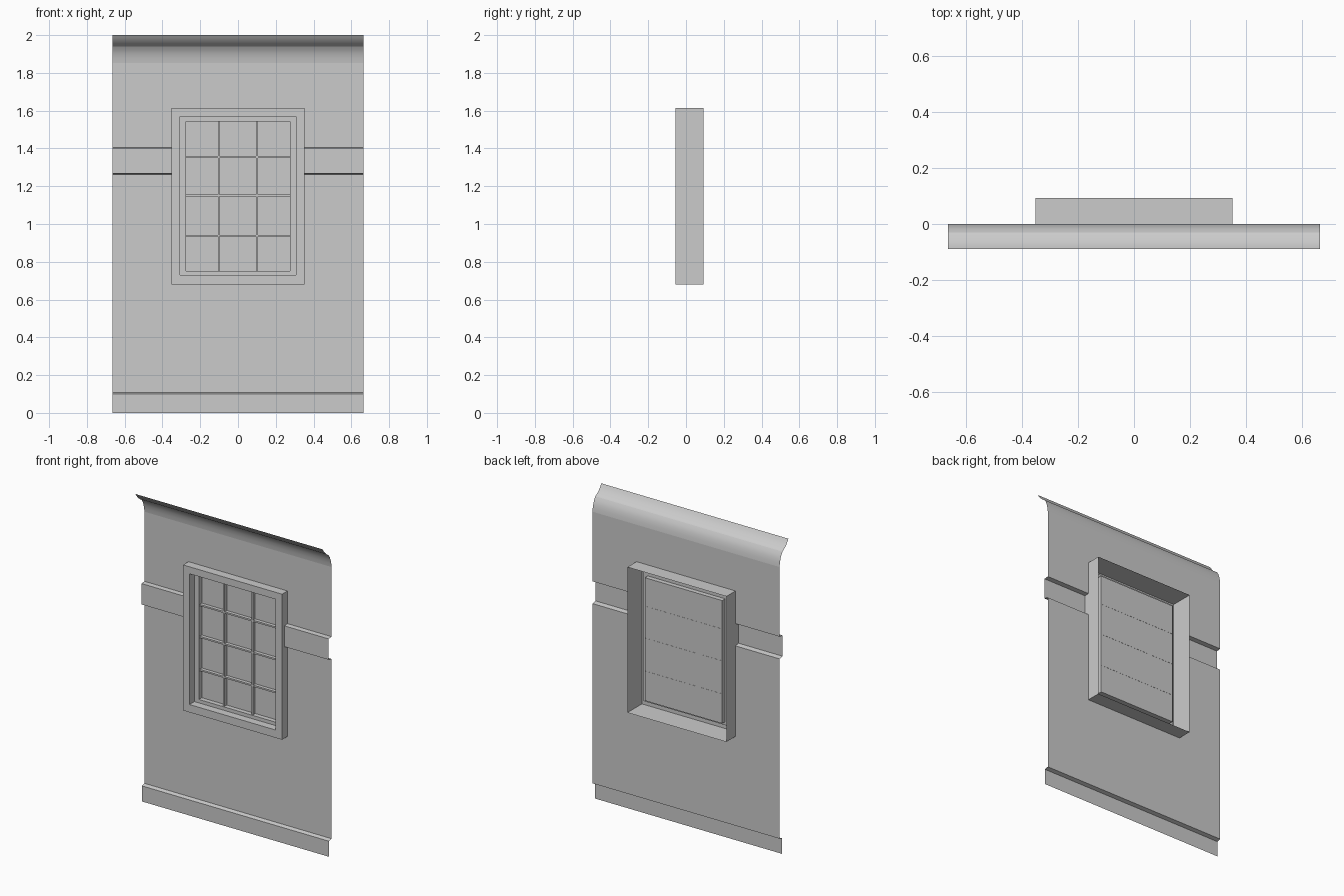
import bpy, bmesh

if "Cube" in bpy.data.objects:
    bpy.data.objects.remove(bpy.data.objects["Cube"])

W = 0.665            # half width of wall
FX, Z0, Z1 = 0.352, 0.68, 1.615   # window casing outline


def make(name, verts, faces, smooth=False):
    me = bpy.data.meshes.new(name)
    me.from_pydata(verts, [], faces)
    ob = bpy.data.objects.new(name, me)
    bpy.context.collection.objects.link(ob)
    if smooth:
        bpy.context.view_layer.objects.active = ob
        ob.select_set(True)
        bpy.ops.object.shade_smooth_by_angle(angle=0.4)
        ob.select_set(False)
    return ob


def sheet(name, profile, xa, xb, smooth=False):
    """Extrude a (y, z) profile along x."""
    v = [(x, y, z) for y, z in profile for x in (xa, xb)]
    f = [(2*i, 2*i+1, 2*i+3, 2*i+2) for i in range(len(profile) - 1)]
    return make(name, v, f, smooth)


def box(name, x0, x1, y0, y1, z0, z1):
    v = [(x, y, z) for x in (x0, x1) for y in (y0, y1) for z in (z0, z1)]
    f = [(0, 1, 3, 2), (4, 6, 7, 5), (0, 4, 5, 1), (2, 3, 7, 6), (0, 2, 6, 4), (1, 5, 7, 3)]
    return make(name, v, f)


# Skirting and lower wall, full width up to the window
sheet("lower_wall_with_skirting",
      [(-0.025, 0), (-0.025, 0.10), (0, 0.107), (0, Z0)], -W, W)

# Wall at each side of the window, with the raised rail
for side, a, b in (("left", -W, -FX), ("right", FX, W)):
    sheet(side + "_wall_with_rail",
          [(0, Z0), (0, 1.262), (-0.03, 1.268), (-0.03, 1.402), (0, 1.405), (0, Z1)], a, b)

# Upper wall and curved cornice
sheet("upper_wall", [(0, Z1), (0, 1.852)], -W, W)
sheet("cornice_cove",
      [(0, 1.852), (-0.003, 1.875), (-0.009, 1.9), (-0.018, 1.922), (-0.03, 1.94)], -W, W, True)
sheet("cornice_crown",
      [(-0.03, 1.94), (-0.05, 1.953), (-0.067, 1.968), (-0.08, 1.984), (-0.09, 2.0)], -W, W, True)

# Window casing and sash: nested rectangles joined ring to ring
rings = [(FX, Z0, Z1, 0.092), (FX, Z0, Z1, -0.055),
         (0.306, 0.73, 1.57, -0.055), (0.306, 0.73, 1.57, -0.005),
         (0.275, 0.752, 1.542, -0.005), (0.275, 0.752, 1.542, 0.025)]
verts, faces = [], []
for x, a, b, y in rings:
    verts += [(-x, y, a), (x, y, a), (x, y, b), (-x, y, b)]
for r in range(len(rings) - 1):
    for k in range(4):
        n = (k + 1) % 4
        faces.append((4*r + k, 4*r + n, 4*r + 4 + n, 4*r + 4 + k))
make("window_casing", verts, faces)

# Glass
sheet("window_glass", [(0.025, 0.752), (0.025, 1.542)], -0.275, 0.275)

# Glazing bars
for i, x in enumerate((-0.102, 0.1)):
    box(f"upright_bar_{i}", x - 0.005, x + 0.005, 0.003, 0.026, 0.752, 1.542)
for i, z in enumerate((0.938, 1.15, 1.355)):
    box(f"cross_bar_{i}", -0.275, 0.275, 0.003, 0.026, z - 0.005, z + 0.005)
